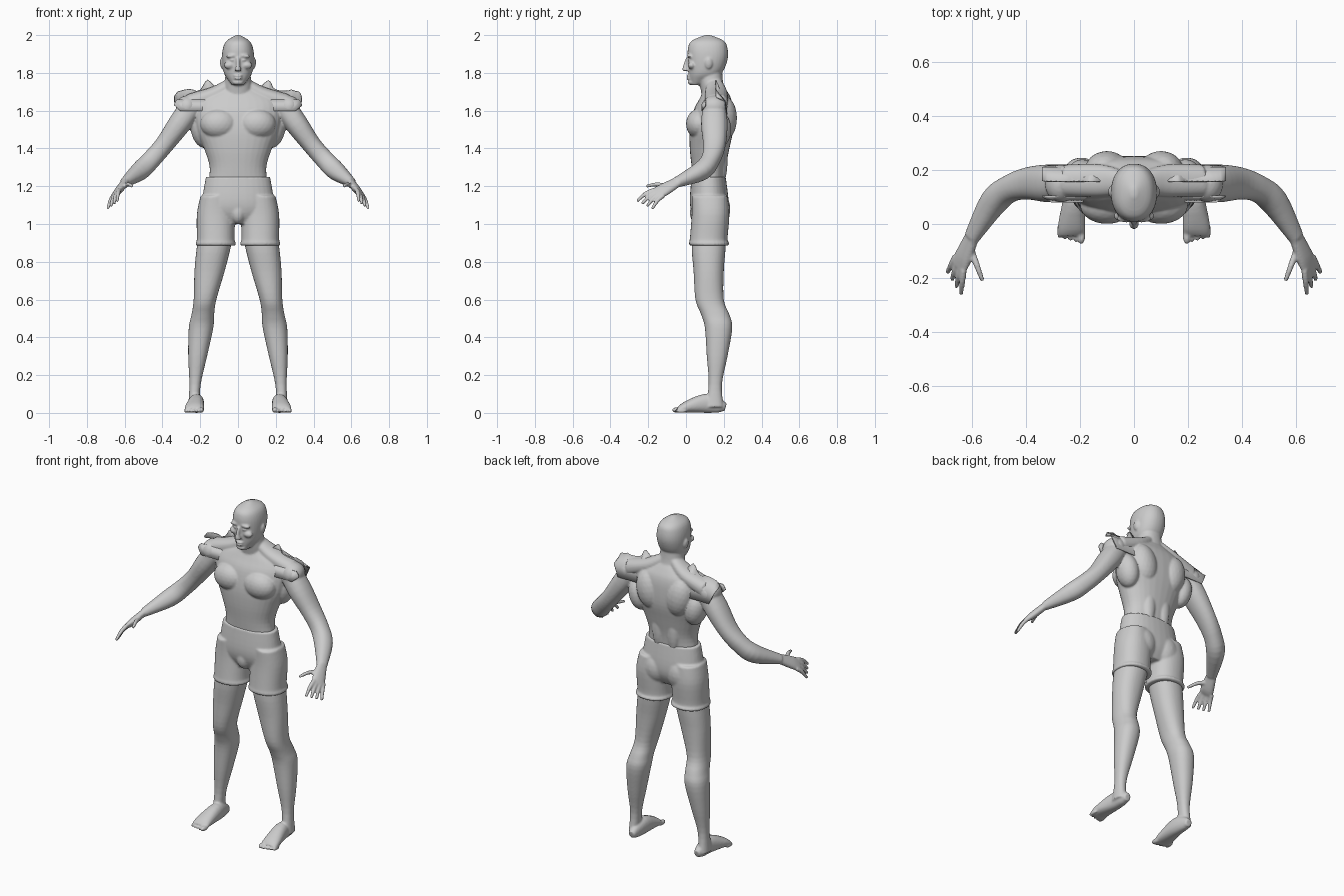
import bpy
import bmesh
import math
import random
from mathutils import Vector, Matrix

if "Cube" in bpy.data.objects:
    bpy.data.objects.remove(bpy.data.objects["Cube"])

random.seed(3)
ACROSS, BACKWARD, UP = Vector((1, 0, 0)), Vector((0, 1, 0)), Vector((0, 0, 1))

grey = bpy.data.materials.new("plain_grey")
grey.use_nodes = True
grey.diffuse_color = (0.6, 0.6, 0.6, 1)
grey.node_tree.nodes["Principled BSDF"].inputs["Base Color"].default_value = grey.diffuse_color


def smooth_path(points, steps=4):
    """Catmull-Rom interpolation of stations with any number of values."""
    path = []
    last = len(points) - 1
    for index in range(last):
        before, start = points[max(0, index - 1)], points[index]
        end, after = points[index + 1], points[min(last, index + 2)]
        for step in range(steps):
            t = step / steps
            station = []
            for a, b, c, d in zip(before, start, end, after):
                bend = 2 * a - 5 * b + 4 * c - d + t * (3 * (b - c) + d - a)
                station.append(b + t * (c - a + t * bend) / 2)
            path.append(station)
    return path + [list(points[-1])]


def sides_of(x):
    """Parts off the centre line are made for both sides."""
    return (1, -1) if x else (1,)


def loft(mesh, stations, depth_axis=BACKWARD, level=False, segments=32):
    """Skin rounded sections (x, y, z, half width, half depth) along a path."""
    path = smooth_path(stations)
    squareness = 0.9
    for side in sides_of(stations[0][0]):
        rings = []
        for index, (x, y, z, width, depth) in enumerate(path):
            ahead = path[min(index + 1, len(path) - 1)]
            behind = path[max(index - 1, 0)]
            tangent = UP if level else Vector(ahead[:3]) - Vector(behind[:3])
            across = tangent.cross(depth_axis).normalized()
            deep = across.cross(tangent).normalized()
            ring = []
            for corner in range(segments):
                angle = math.tau * corner / segments
                c, s = math.cos(angle), math.sin(angle)
                point = Vector((x, y, z))
                point += across * width * math.copysign(abs(c) ** squareness, c)
                point += deep * depth * math.copysign(abs(s) ** squareness, s)
                ring.append(mesh.verts.new((point.x * side, point.y, point.z)))
            rings.append(ring)
        for lower, upper in zip(rings, rings[1:]):
            for corner in range(segments):
                following = (corner + 1) % segments
                mesh.faces.new((lower[corner], lower[following], upper[following], upper[corner]))
        mesh.faces.new(rings[0])
        mesh.faces.new(rings[-1])


def column(mesh, rows, centre=lambda height: 0):
    """Level sections given as (height, half width, front, back)."""
    stations = [(centre(height), (front + back) / 2, height, half, (back - front) / 2)
                for height, half, front, back in rows]
    loft(mesh, stations, level=True)


def lump(mesh, at, size, tilt=0):
    """Ellipsoid muscle or feature."""
    for side in sides_of(at[0]):
        place = Matrix.Translation((at[0] * side, at[1], at[2]))
        place = place @ Matrix.Rotation(tilt * side, 4, "Y") @ Matrix.Diagonal((*size, 1))
        bmesh.ops.create_icosphere(mesh, subdivisions=3, radius=1, matrix=place)


def finish(mesh, name, voxel=None):
    """Turn the mesh into an object, fusing overlapping pieces if asked."""
    bmesh.ops.recalc_face_normals(mesh, faces=mesh.faces[:])
    data = bpy.data.meshes.new(name)
    mesh.to_mesh(data)
    mesh.free()
    data.materials.append(grey)
    data.polygons.foreach_set("use_smooth", [True] * len(data.polygons))
    part = bpy.data.objects.new(name, data)
    bpy.context.scene.collection.objects.link(part)
    if voxel:
        fuse = part.modifiers.new("fuse", "REMESH")
        fuse.mode = "VOXEL"
        fuse.voxel_size = voxel
        fuse.use_smooth_shade = True
        soften = part.modifiers.new("soften", "SMOOTH")
        soften.factor = 0.5
        soften.iterations = 5
    return part


# Torso with chest, back and shoulder muscles
body = bmesh.new()
column(body, [(1.2, .16, .04, .2), (1.3, .15, .03, .21), (1.4, .18, .02, .23), (1.5, .22, .02, .25),
              (1.6, .23, .04, .25), (1.66, .21, .07, .24), (1.7, .13, .09, .22), (1.73, .07, .1, .2)])
lump(body, at=(.1, .07, 1.53), size=(.1, .07, .08))
lump(body, at=(.1, .2, 1.56), size=(.08, .07, .12), tilt=.2)
lump(body, at=(.19, .17, 1.5), size=(.06, .07, .1), tilt=.2)
lump(body, at=(.05, .19, 1.34), size=(.04, .03, .13))
lump(body, at=(.27, .15, 1.62), size=(.06, .07, .06))
loft(body, [(.03, .15, 1.75, .03, .04), (.12, .16, 1.69, .04, .06), (.25, .16, 1.64, .05, .06)])

# Arms
loft(body, [(.24, .15, 1.63, .06, .06), (.31, .15, 1.53, .06, .07), (.39, .15, 1.42, .05, .06),
            (.46, .13, 1.34, .05, .05), (.52, .08, 1.28, .05, .05), (.6, -.05, 1.22, .025, .03)])

# Hands: flat palm, thumb and a fan of four fingers
spread = Vector((.5, .7, -.5))
loft(body, [(.6, -.05, 1.22, .02, .03), (.63, -.12, 1.18, .02, .04), (.65, -.16, 1.16, .01, .04)], spread)


def finger(root, tip):
    knuckle = root.lerp(tip, .5) + UP * .01
    loft(body, [(*root, .012, .012), (*knuckle, .011, .011), (*tip, .008, .008)], spread)


finger(Vector((.6, -.1, 1.2)), Vector((.56, -.21, 1.2)))
for share in (0, 1 / 3, 2 / 3, 1):
    root = Vector((.63, -.17, 1.18)).lerp(Vector((.66, -.12, 1.15)), share)
    tip = Vector((.64, -.26, 1.12)).lerp(Vector((.69, -.18, 1.08)), share)
    finger(root, tip)

# Legs lean outwards from hip to ankle
column(body, [(1, .09, .04, .21), (.88, .09, .03, .21), (.75, .08, .04, .2), (.6, .06, .05, .2),
              (.52, .06, .08, .23), (.45, .065, .1, .245), (.3, .05, .11, .22), (.15, .03, .12, .19),
              (.03, .03, .1, .2)], centre=lambda height: .235 - .13 * height ** 1.5)

# Feet and toes
loft(body, [(.22, .21, .03, .02, .02), (.22, .17, .04, .03, .04), (.22, .1, .05, .04, .05),
            (.23, 0, .03, .05, .03), (.23, -.04, .015, .05, .015)], depth_axis=UP)
for toe in range(5):
    girth = .01 if toe else .015
    lump(body, at=(.195 + .02 * toe, -.045 + .005 * toe, girth), size=(girth, .03, girth))

# Neck and skull
column(body, [(1.64, .08, .09, .24), (1.7, .075, .08, .21), (1.76, .07, .07, .195), (1.84, .06, .07, .19)])
column(body, [(1.735, .03, .03, .07), (1.76, .05, .02, .13), (1.8, .075, .015, .19), (1.87, .085, .01, .22),
              (1.93, .08, .01, .22), (1.97, .06, .03, .2), (2, .01, .1, .13)])

# Face: brows, eyes, cheeks, nose, lips, chin and ears
lump(body, at=(.03, .02, 1.89), size=(.035, .015, .01), tilt=.1)
lump(body, at=(.03, .02, 1.868), size=(.015, .012, .007))
lump(body, at=(.045, .03, 1.84), size=(.03, .02, .02))
loft(body, [(0, .01, 1.88, .01, .01), (0, 0, 1.84, .01, .015), (0, 0, 1.81, .02, .02)], level=True)
for lip in (1.77, 1.785):
    lump(body, at=(0, .015, lip), size=(.024, .014, .006))
lump(body, at=(0, .03, 1.75), size=(.03, .02, .015))
lump(body, at=(.085, .12, 1.85), size=(.01, .02, .03), tilt=.1)
finish(body, "body", voxel=.0055)

# Shorts: pelvis, legs with a thicker hem, seat and front
shorts = bmesh.new()
column(shorts, [(1.25, .17, .03, .21), (1.13, .19, .02, .225), (1.06, .19, .03, .22), (1, .13, .06, .19)])
column(shorts, [(1.15, .08, .03, .22), (1.05, .1, .03, .23), (.92, .1, .02, .22), (.9, .107, .015, .23),
                (.885, .106, .02, .225)], centre=lambda height: .118)
lump(shorts, at=(.08, .16, 1.08), size=(.085, .075, .1))
lump(shorts, at=(0, .06, 1.06), size=(.04, .04, .06))
finish(shorts, "shorts", voxel=.0065)

# Torn shoulder shells: a jagged back sheet and a lower front sheet
torn = bmesh.new()
edge = smooth_path([(.1, 1.7), (.16, 1.76), (.2, 1.71), (.26, 1.71), (.32, 1.7), (.34, 1.67)], steps=3)
for side in (1, -1):
    for is_front in (True, False):
        previous = None
        for x, top in edge:
            top += random.uniform(-.005, .005)
            if is_front:
                top = min(top, 1.7) - .04
                spots = [(.9, .08, 1.6), (1, .1, top)]
            else:
                spots = [(.9, .22, 1.58), (1, .21, 1.65), (1, .16, top)]
            row = [torn.verts.new((x * inset * side, y, z)) for inset, y, z in spots]
            if previous:
                for low in range(len(row) - 1):
                    torn.faces.new((previous[low], row[low], row[low + 1], previous[low + 1]))
            previous = row
shells = finish(torn, "torn_shoulder_shells")
shells.modifiers.new("thickness", "SOLIDIFY").thickness = .006
